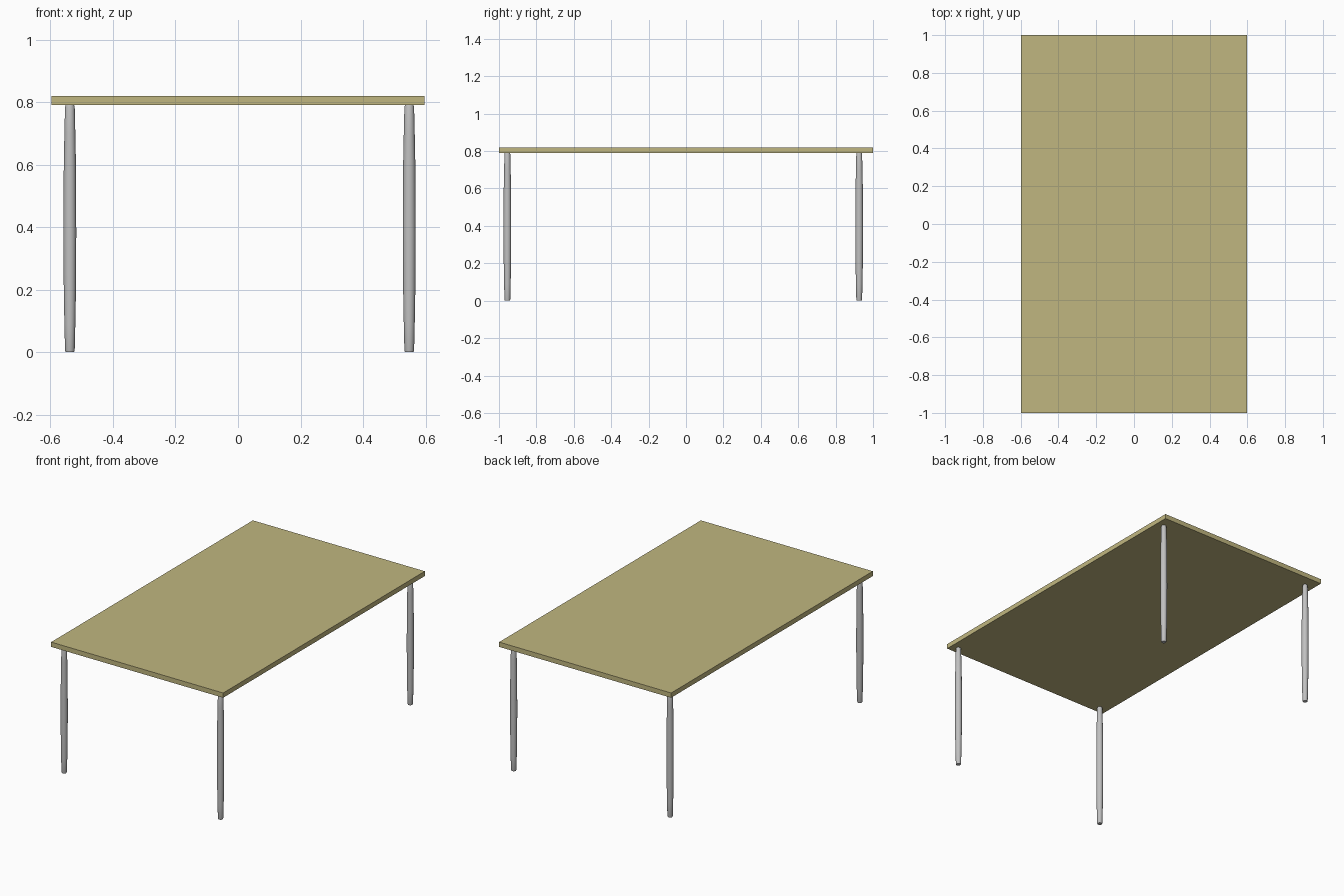
import bpy
import bmesh
import math

cube = bpy.data.objects.get("Cube")
if cube:
    bpy.data.objects.remove(cube, do_unlink=True)


def material(name, color):
    mat = bpy.data.materials.new(name)
    mat.use_nodes = True
    mat.diffuse_color = (*color, 1)
    mat.node_tree.nodes["Principled BSDF"].inputs["Base Color"].default_value = (*color, 1)
    return mat


def finish(name, bm, mat):
    bmesh.ops.recalc_face_normals(bm, faces=bm.faces)
    mesh = bpy.data.meshes.new(name)
    bm.to_mesh(mesh)
    bm.free()
    mesh.materials.append(mat)
    obj = bpy.data.objects.new(name, mesh)
    bpy.context.collection.objects.link(obj)
    return obj


def turned_leg(name, x, y, profile, mat, sides=20):
    """Closed solid of revolution from (radius, height) points."""
    bm = bmesh.new()
    rings = []
    for radius, z in profile:
        angles = [2 * math.pi * i / sides for i in range(sides)]
        rings.append([bm.verts.new((radius * math.cos(a), radius * math.sin(a), z)) for a in angles])
    for low, high in zip(rings, rings[1:]):
        for i in range(sides):
            j = (i + 1) % sides
            bm.faces.new((low[i], low[j], high[j], high[i]))
    bm.faces.new(rings[0])
    bm.faces.new(rings[-1])
    leg = finish(name, bm, mat)
    leg.location = (x, y, 0)
    bpy.ops.object.select_all(action="DESELECT")
    leg.select_set(True)
    bpy.context.view_layer.objects.active = leg
    bpy.ops.object.shade_smooth_by_angle(angle=math.radians(35))


wood = material("pale wood", (0.53, 0.47, 0.215))
metal = material("light grey metal", (0.53, 0.53, 0.53))

# Tabletop slab
bm = bmesh.new()
bmesh.ops.create_cube(bm, size=1)
bmesh.ops.scale(bm, vec=(1.194, 2.0, 0.03), verts=bm.verts)
top = finish("tabletop", bm, wood)
top.location.z = 0.805

# Four slightly swollen legs, tapering towards both ends
LEG_PROFILE = [(0.0135, 0), (0.0155, 0.006), (0.0175, 0.09), (0.0195, 0.2), (0.0205, 0.38),
               (0.0195, 0.6), (0.0175, 0.7), (0.0155, 0.784), (0.0135, 0.79)]
for side, x in (("right", -0.538), ("left", 0.548)):
    for end, y in (("front", -0.955), ("back", 0.926)):
        turned_leg(f"{end}_{side}_leg", x, y, LEG_PROFILE, metal)
